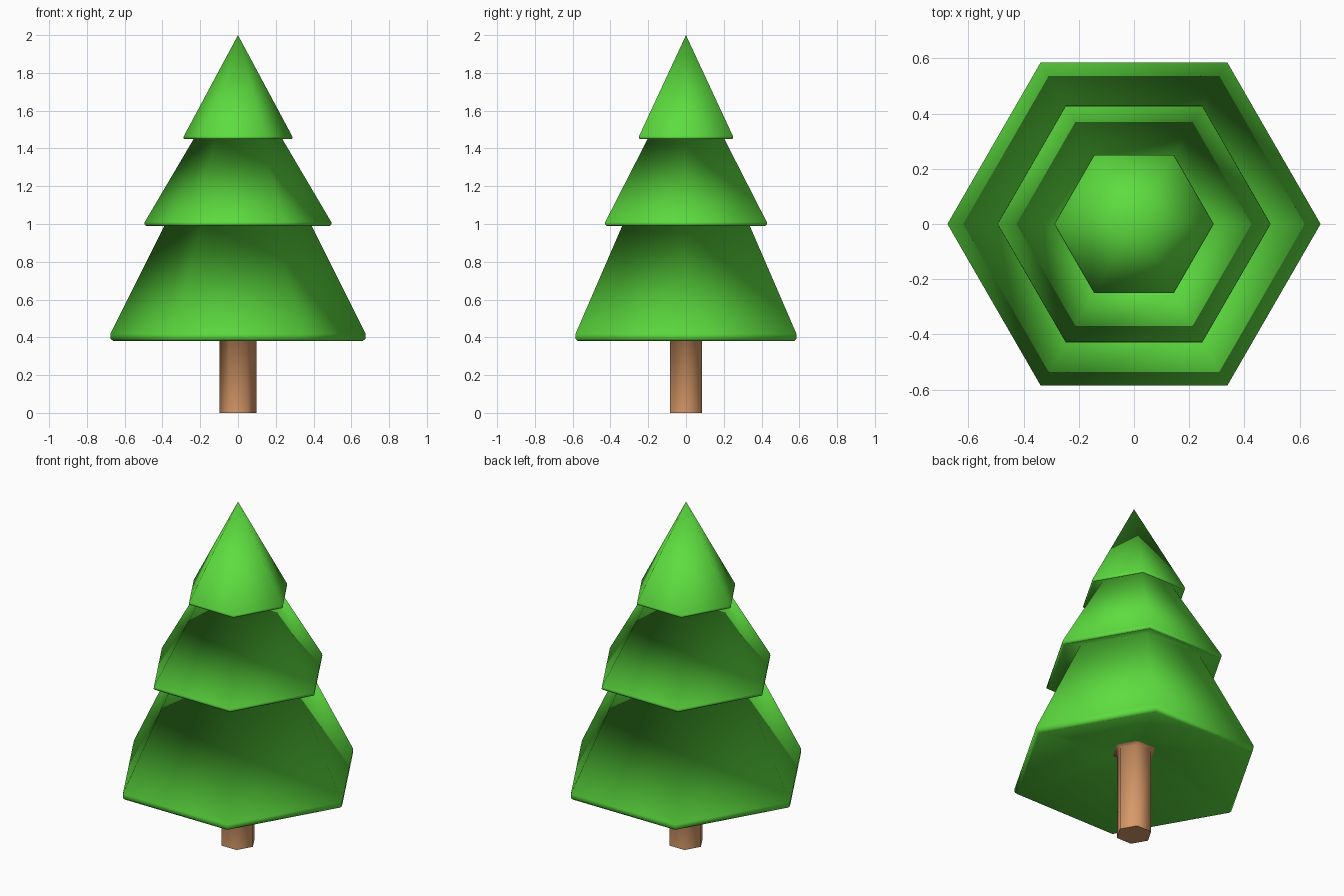
import bpy, bmesh
from math import cos, sin, pi

if "Cube" in bpy.data.objects:
    bpy.data.objects.remove(bpy.data.objects["Cube"])

SIDES = 6


def lathe(name, profile, color, angle=None):
    """Revolve an (r, z) profile, listed bottom to top, into a six-sided solid."""
    bm = bmesh.new()
    rings = []
    for r, z in profile:
        n = SIDES if r > 0 else 1
        rings.append([bm.verts.new((r * cos(2 * pi * i / SIDES), r * sin(2 * pi * i / SIDES), z))
                      for i in range(n)])
    for a, b in zip(rings, rings[1:]):
        for i in range(SIDES):
            j = (i + 1) % SIDES
            if len(b) == 1:
                bm.faces.new((a[i], a[j], b[0]))
            else:
                bm.faces.new((a[i], a[j], b[j], b[i]))
    # close the bottom ring
    bm.faces.new(rings[0][::-1])
    if len(rings[-1]) > 1:
        bm.faces.new(rings[-1])
    bmesh.ops.recalc_face_normals(bm, faces=bm.faces)
    for f in bm.faces:
        f.smooth = True
    if angle:
        for e in bm.edges:
            e.smooth = e.calc_face_angle(0) < angle
    mesh = bpy.data.meshes.new(name)
    bm.to_mesh(mesh)
    bm.free()
    mat = bpy.data.materials.new(name + "_color")
    mat.diffuse_color = color
    mat.use_nodes = True
    mat.node_tree.nodes["Principled BSDF"].inputs["Base Color"].default_value = mat.diffuse_color
    mesh.materials.append(mat)
    obj = bpy.data.objects.new(name, mesh)
    bpy.context.collection.objects.link(obj)
    return obj


# Three stacked skirts with hollowed undersides, one continuous smooth surface
foliage = [
    (0.12, 0.51), (0.66, 0.38), (0.675, 0.392), (0.676, 0.417),
    (0.37, 1.03), (0.485, 0.99), (0.495, 0.997), (0.494, 1.01),
    (0.217, 1.48), (0.283, 1.45), (0.289, 1.455), (0.287, 1.465),
    (0, 2.0),
]
lathe("foliage", foliage, (0.11, 0.72, 0.05, 1))

# Trunk with a small flare where it meets the branches
lathe("trunk", [(0.097, 0), (0.097, 0.50), (0.12, 0.51)], (0.68, 0.32, 0.14, 1), angle=1.2)
